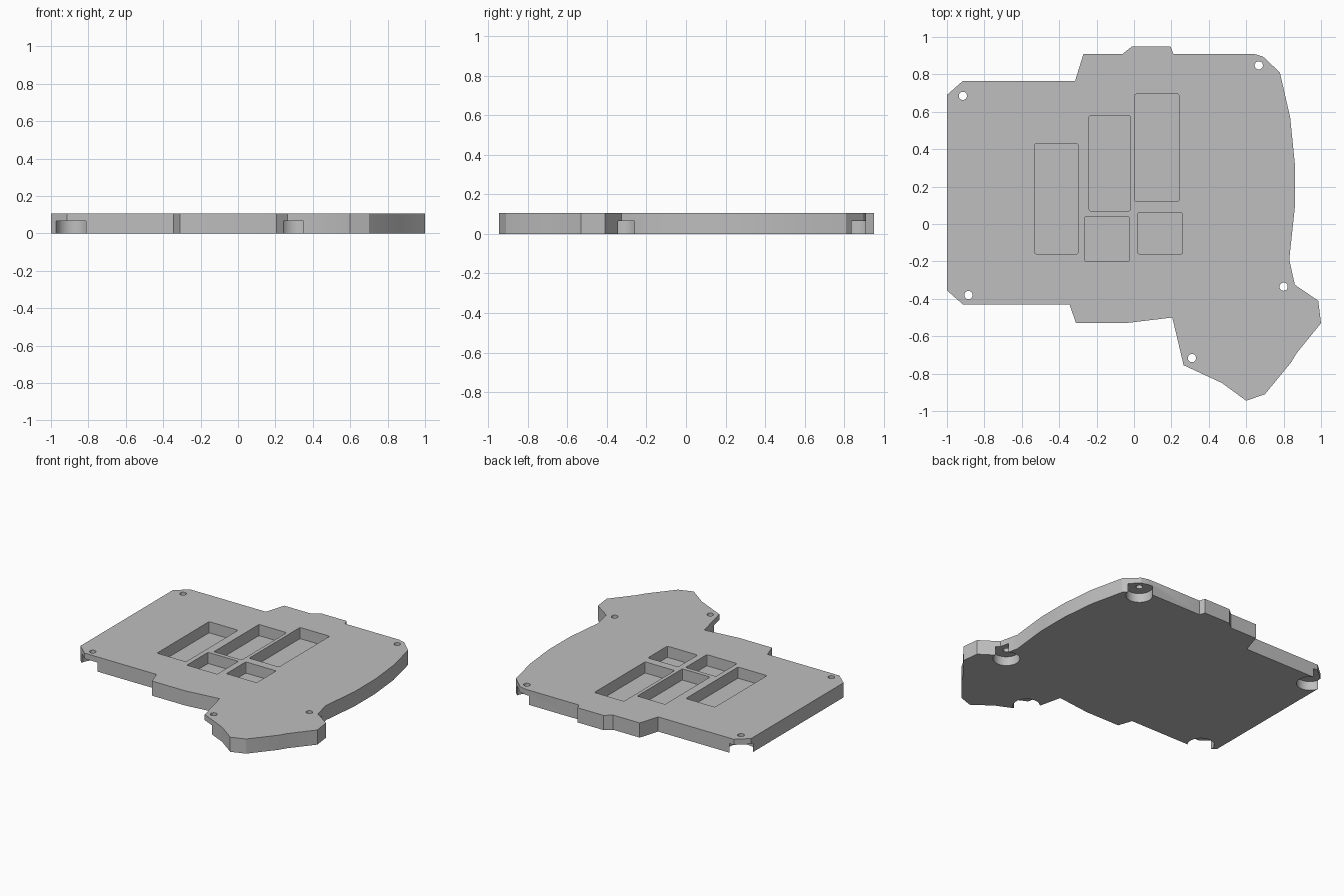
import bpy, bmesh

cube = bpy.data.objects.get("Cube")
if cube:
    bpy.data.objects.remove(cube, do_unlink=True)

THICK = 0.105
POCKET_FLOOR = 0.025
BORE_TOP = 0.065

grey = bpy.data.materials.new("plain_grey")
grey.use_nodes = True
grey.diffuse_color = (0.52, 0.52, 0.52, 1)
grey.node_tree.nodes["Principled BSDF"].inputs["Base Color"].default_value = (0.52, 0.52, 0.52, 1)


def prism(name, points, z0, z1, corner=0):
    """Extrude a flat outline from z0 to z1, optionally rounding its upright edges."""
    bm = bmesh.new()
    face = bm.faces.new([bm.verts.new((x, y, z0)) for x, y in points])
    grown = bmesh.ops.extrude_face_region(bm, geom=[face])
    for v in grown["geom"]:
        if isinstance(v, bmesh.types.BMVert):
            v.co.z = z1
    if corner:
        upright = [e for e in bm.edges if abs(e.verts[0].co.z - e.verts[1].co.z) > 0.001]
        bmesh.ops.bevel(bm, geom=upright, offset=corner, segments=2, profile=0.5, affect='EDGES')
    bmesh.ops.recalc_face_normals(bm, faces=bm.faces)
    mesh = bpy.data.meshes.new(name)
    bm.to_mesh(mesh)
    bm.free()
    mesh.materials.append(grey)
    obj = bpy.data.objects.new(name, mesh)
    bpy.context.collection.objects.link(obj)
    return obj


def cylinder(name, x, y, radius, z0, z1, sides):
    bpy.ops.mesh.primitive_cylinder_add(vertices=sides, radius=radius, depth=z1 - z0,
                                        location=(x, y, (z0 + z1) / 2))
    obj = bpy.context.object
    obj.name = name
    obj.data.materials.append(grey)
    return obj


def cut(target, cutter):
    cutter.hide_render = True
    mod = target.modifiers.new("cut", 'BOOLEAN')
    mod.operation = 'DIFFERENCE'
    mod.solver = 'EXACT'
    mod.object = cutter
    bpy.ops.object.select_all(action='DESELECT')
    target.select_set(True)
    bpy.context.view_layer.objects.active = target
    bpy.ops.object.modifier_apply(modifier=mod.name)
    bpy.data.objects.remove(cutter, do_unlink=True)


# Plate outline, clockwise from the back left corner
outline = [
    (-1, .69), (-.915, .765), (-.315, .765), (-.27, .91), (-.06, .91), (-.01, .95),
    (.195, .95), (.21, .91), (.64, .91), (.69, .895), (.78, .81), (.835, .57),
    (.86, .32), (.86, .09), (.83, -.19), (.86, -.325), (.985, -.41), (1, -.53),
    (.87, -.69), (.84, -.74), (.7, -.91), (.6, -.945), (.47, -.85), (.265, -.755),
    (.205, -.5), (-.045, -.53), (-.31, -.53), (-.345, -.43), (-.915, -.43), (-1, -.355)]
plate = prism("case_plate", outline, 0, THICK)

# Rectangular pockets sunk into the top
pockets = [(-.53, -.16, -.30, .43), (-.24, .07, -.02, .58), (.005, .12, .24, .695),
           (-.265, -.20, -.025, .04), (.02, -.16, .26, .06)]
for x0, y0, x1, y1 in pockets:
    corners = [(x0, y0), (x1, y0), (x1, y1), (x0, y1)]
    cut(plate, prism("pocket_cutter", corners, POCKET_FLOOR, THICK + 0.1, corner=0.008))

# Screw holes, each with a wide bore from below that breaks through the rim
holes = [(-.915, .685), (.667, .848), (.8, -.335), (.31, -.717), (-.885, -.38)]
for x, y in holes:
    cut(plate, cylinder("bore_cutter", x, y, 0.087, -0.1, BORE_TOP, 48))
    cut(plate, cylinder("screw_cutter", x, y, 0.022, 0.03, THICK + 0.1, 24))

# Smooth the bores and the gently curved edge, keep corners crisp
bpy.ops.object.select_all(action='DESELECT')
plate.select_set(True)
bpy.context.view_layer.objects.active = plate
bpy.ops.object.shade_smooth_by_angle(angle=0.35)
